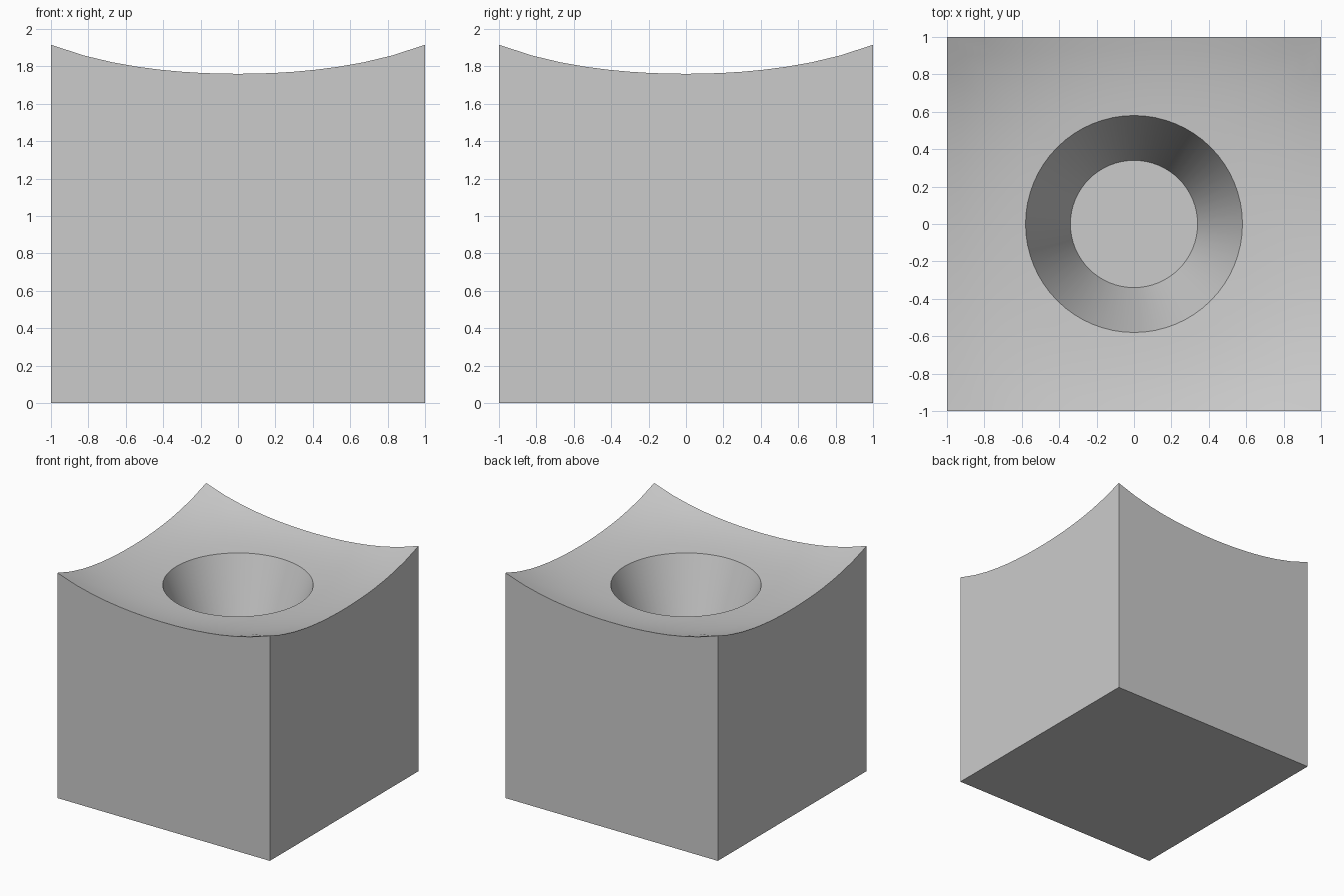
import bpy, bmesh
from math import cos, sin, pi, hypot, radians

if "Cube" in bpy.data.objects:
    bpy.data.objects.remove(bpy.data.objects["Cube"])

N = 64              # points around every ring
FLOOR_R, FLOOR_Z = 0.34, 1.05
RIM_R = 0.58
STEPS = 6           # rings between the bowl rim and the square outline


def dish(x, y):
    """Height of the gently dished top surface."""
    return 1.6875 + 0.0725 * hypot(x, y) ** 3.3


def circle(r):
    return [(r * cos(2 * pi * i / N), r * sin(2 * pi * i / N)) for i in range(N)]


def square():
    pts = []
    for x, y in circle(1.0):
        m = max(abs(x), abs(y))
        pts.append((x / m, y / m))
    return pts


bm = bmesh.new()


def ring(pts, height):
    return [bm.verts.new((x, y, height(x, y))) for x, y in pts]


def bridge(a, b, smooth):
    for i in range(N):
        j = (i + 1) % N
        f = bm.faces.new((a[i], b[i], b[j], a[j]))
        f.smooth = smooth


# bowl floor and tapered bowl wall
floor = ring(circle(FLOOR_R), lambda x, y: FLOOR_Z)
bm.faces.new(floor)
rim = ring(circle(RIM_R), dish)
bridge(floor, rim, True)

# dished top, morphing from the round rim to the square outline
inner, outer = circle(RIM_R), square()
last = rim
for s in range(1, STEPS + 1):
    t = s / STEPS
    pts = [(a[0] + (b[0] - a[0]) * t, a[1] + (b[1] - a[1]) * t)
           for a, b in zip(inner, outer)]
    cur = ring(pts, dish)
    bridge(last, cur, True)
    last = cur

# straight sides and base
base = ring(outer, lambda x, y: 0.0)
bridge(last, base, False)
bm.faces.new(base[::-1])

bmesh.ops.recalc_face_normals(bm, faces=bm.faces[:])
mesh = bpy.data.meshes.new("dished_block")
bm.to_mesh(mesh)
bm.free()
block = bpy.data.objects.new("dished_block", mesh)
bpy.context.collection.objects.link(block)

bpy.context.view_layer.objects.active = block
block.select_set(True)
bpy.ops.object.shade_smooth_by_angle(angle=radians(35))
